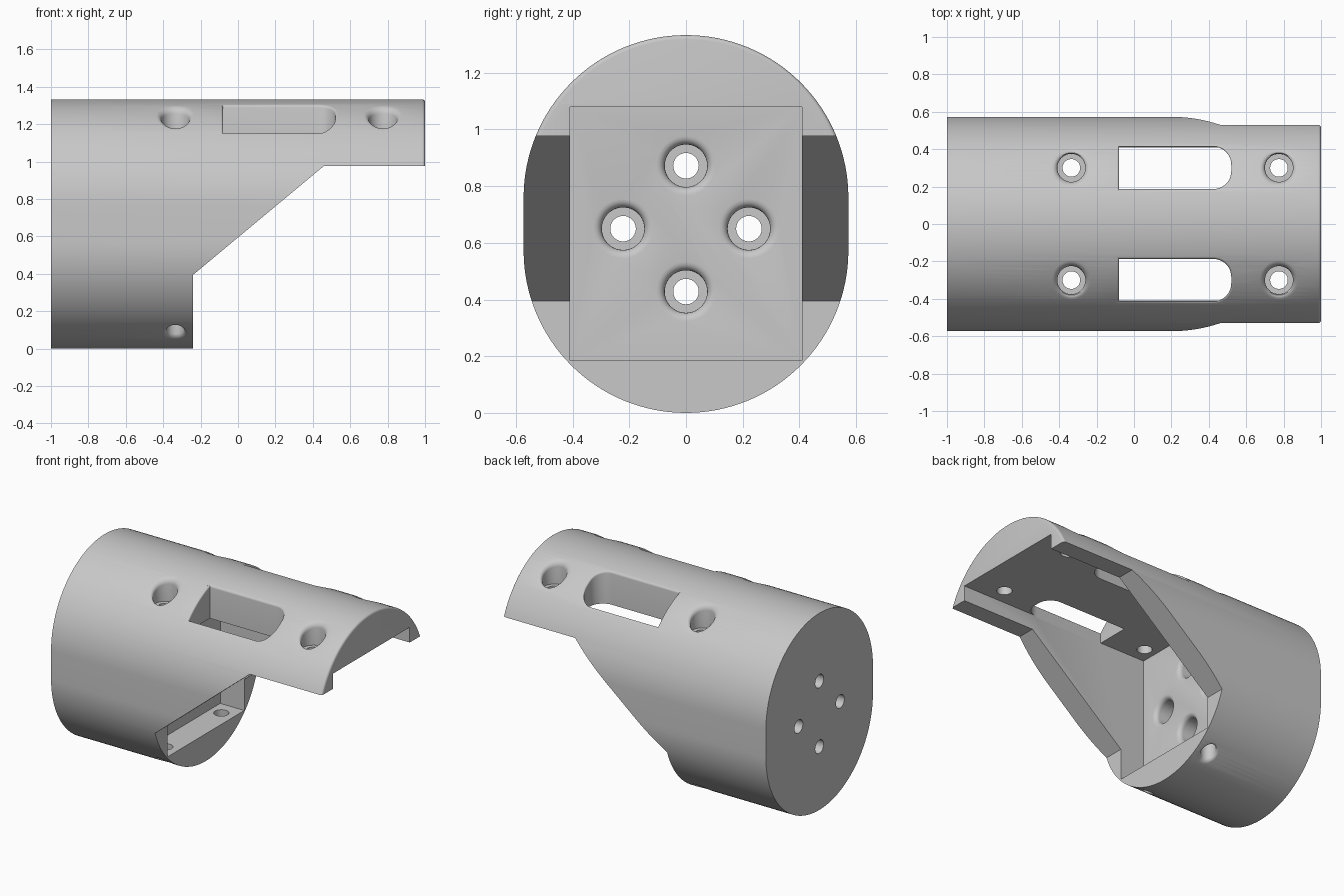
import bpy, bmesh
from math import sin, cos, pi, sqrt

cube = bpy.data.objects.get("Cube")
if cube:
    bpy.data.objects.remove(cube, do_unlink=True)

R = 0.573            # radius of the rounded top and bottom
HEIGHT = 1.333
WALL_X = -0.42       # back of the pocket


def loft(name, rings):
    """Closed solid through rings of equal point count, capped at both ends."""
    bm = bmesh.new()
    loops = [[bm.verts.new(p) for p in ring] for ring in rings]
    n = len(loops[0])
    for a, b in zip(loops, loops[1:]):
        for i in range(n):
            j = (i + 1) % n
            bm.faces.new((a[i], a[j], b[j], b[i]))
    bm.faces.new(loops[0][::-1])
    bm.faces.new(loops[-1])
    bmesh.ops.recalc_face_normals(bm, faces=bm.faces)
    mesh = bpy.data.meshes.new(name)
    bm.to_mesh(mesh)
    bm.free()
    obj = bpy.data.objects.new(name, mesh)
    bpy.context.collection.objects.link(obj)
    return obj


def section(x, inset=0.0, steps=64):
    """Upright stadium outline across the body."""
    pts = []
    for centre, start in ((HEIGHT - R, 0), (R, pi)):
        for i in range(steps + 1):
            a = start + pi * i / steps
            pts.append((x, (R - inset) * cos(a), centre + (R - inset) * sin(a)))
    return pts


def circle(u, v, r, steps=40):
    return lambda off: [(u + (r + off) * cos(2 * pi * i / steps),
                         v + (r + off) * sin(2 * pi * i / steps)) for i in range(steps)]


def slot(x0, x1, y0, y1, r):
    """Rectangle with its +x corners rounded."""
    def outline(off):
        pts = []
        for cy, start in ((y0 + r, -pi / 2), (y1 - r, 0)):
            for i in range(11):
                a = start + pi / 2 * i / 10
                pts.append((x1 - r + (r + off) * cos(a), cy + (r + off) * sin(a)))
        for i in range(13):
            t = i / 12
            pts.append((x0 - off, (y1 + off) * (1 - t) + (y0 - off) * t))
        return pts
    return outline


def flared(name, outline, surface, floor, top, flare, place):
    """Cutter with a rounded mouth that follows the surface it enters."""
    rings = [[place(u, v, floor) for u, v in outline(0)]]
    if flare:
        for i in range(6):
            a = pi / 2 * i / 5
            rings.append([place(u, v, surface(v) - flare + flare * sin(a))
                          for u, v in outline(flare * (1 - cos(a)))])
    rings.append([place(u, v, top) for u, v in outline(flare)])
    return loft(name, rings)


def cut(target, cutter):
    cutter.hide_render = True
    mod = target.modifiers.new("cut", "BOOLEAN")
    mod.operation = "DIFFERENCE"
    mod.solver = "EXACT"
    mod.object = cutter
    bpy.context.view_layer.objects.active = target
    bpy.ops.object.modifier_apply(modifier=mod.name)
    bpy.data.objects.remove(cutter, do_unlink=True)


# Solid body with a softened open end
edge = 0.015
rings = [section(-1)]
for i in range(5):
    a = pi / 2 * i / 4
    rings.append(section(1 - edge + edge * sin(a), edge * (1 - cos(a))))
housing = loft("housing", rings)

# Sloped underside cut
profile = [(-0.24, -1), (-0.24, 0.395), (0.46, 0.977), (1.2, 0.977), (1.2, -1)]
cut(housing, loft("underside_cutter", [[(x, y, z) for x, z in profile] for y in (-1, 1)]))

# Square pocket, open at the +x end
square = [(-0.41, 0.185), (0.41, 0.185), (0.41, 1.08), (-0.41, 1.08)]
cut(housing, loft("pocket_cutter", [[(x, y, z) for y, z in square] for x in (WALL_X, 1.3)]))


def upward(u, v, h):
    return (u, v, h)


def downward(u, v, h):
    return (u, v, -h)


def outward(u, v, h):
    return (h, u, v)


def roof(y):
    return HEIGHT - R + sqrt(R * R - y * y)


def belly(y):
    return sqrt(R * R - y * y) - R


def back_wall(v):
    return WALL_X


BORE, HOLE = 0.075, 0.047
for side in (-1, 1):
    y = side * 0.3
    # Counterbored screw holes in the roof
    for x in (-0.335, 0.775):
        cut(housing, flared("roof_bore", circle(x, y, BORE), roof, 1.135, 1.5, 0.03, upward))
        cut(housing, flared("roof_hole", circle(x, y, HOLE), roof, 1.0, 1.3, 0, upward))
    # Screw holes in the floor
    cut(housing, flared("floor_hole", circle(-0.335, y, HOLE), belly, -0.25, 0.2, 0.02, downward))
    # Long slots in the roof
    y0, y1 = sorted((side * 0.187, side * 0.413))
    cut(housing, flared("roof_slot", slot(-0.08, 0.52, y0, y1, 0.095),
                        roof, 1.07, 1.5, 0.012, upward))

# Four counterbored holes through the back wall
for i in range(4):
    y, z = 0.222 * cos(i * pi / 2), 0.65 + 0.222 * sin(i * pi / 2)
    cut(housing, flared("wall_bore", circle(y, z, BORE), back_wall,
                        WALL_X - 0.3, WALL_X + 0.1, 0.03, outward))
    cut(housing, flared("wall_hole", circle(y, z, HOLE - 0.002), back_wall,
                        -1.2, WALL_X - 0.2, 0, outward))

# Plain grey finish
grey = bpy.data.materials.new("plain_grey")
grey.use_nodes = True
colour = (0.58, 0.58, 0.58, 1)
grey.diffuse_color = colour
grey.node_tree.nodes["Principled BSDF"].inputs["Base Color"].default_value = colour
housing.data.materials.clear()
housing.data.materials.append(grey)
for face in housing.data.polygons:
    face.material_index = 0

# Smooth curves, sharp edges
bpy.ops.object.select_all(action="DESELECT")
housing.select_set(True)
bpy.context.view_layer.objects.active = housing
bpy.ops.object.shade_smooth_by_angle(angle=pi / 6)
